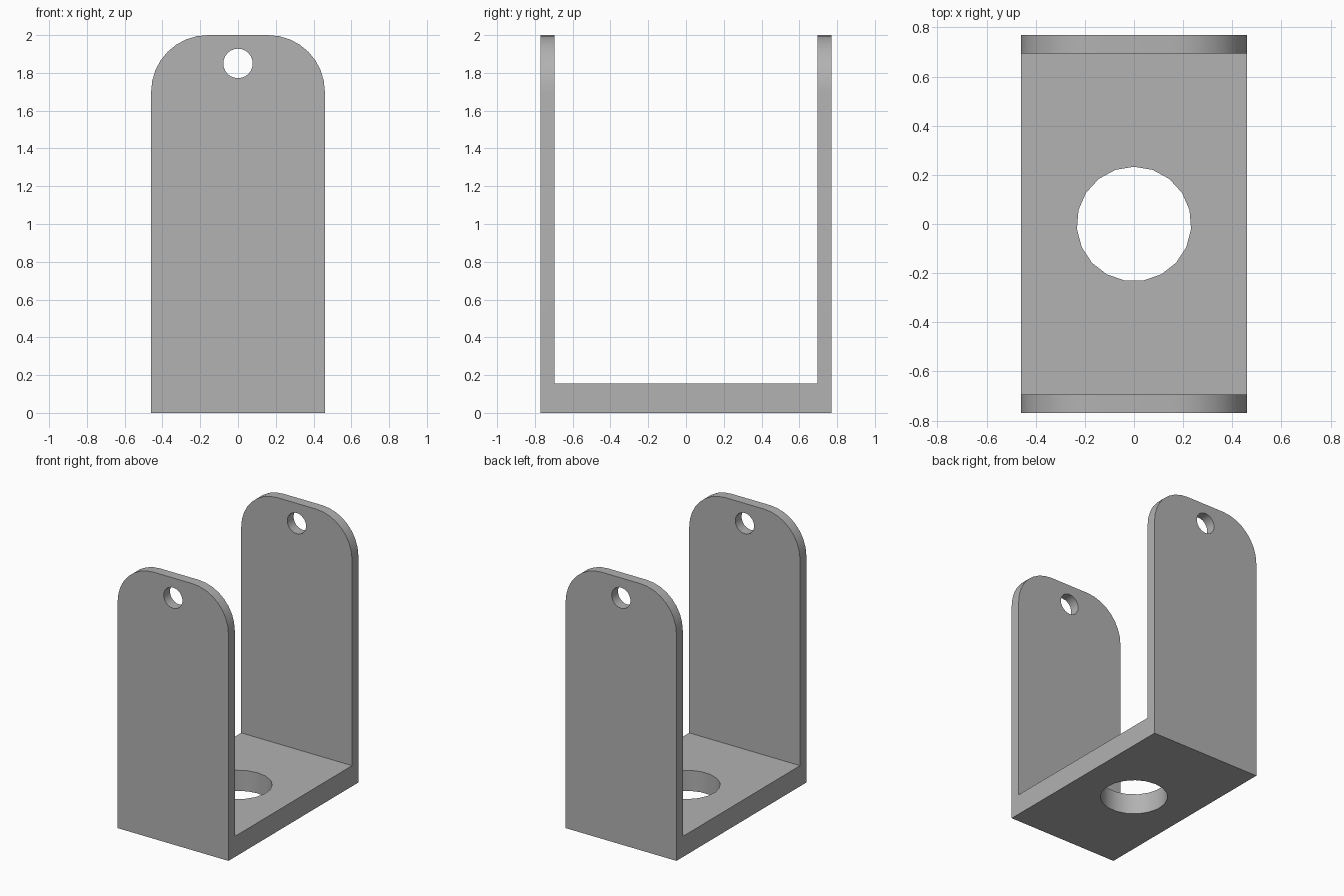
import bpy, bmesh, math
from mathutils import Matrix, Vector

if "Cube" in bpy.data.objects:
    bpy.data.objects.remove(bpy.data.objects["Cube"])

HALF_W, HALF_D, HEIGHT = 0.46, 0.77, 2.0
WALL, FLOOR, CORNER = 0.075, 0.155, 0.3

grey = bpy.data.materials.new("plain grey")
grey.use_nodes = True
colour = (0.445, 0.445, 0.445, 1)
grey.diffuse_color = colour
grey.node_tree.nodes["Principled BSDF"].inputs["Base Color"].default_value = colour


def add_object(name, bm):
    bmesh.ops.recalc_face_normals(bm, faces=bm.faces)
    mesh = bpy.data.meshes.new(name)
    bm.to_mesh(mesh)
    bm.free()
    mesh.materials.append(grey)
    obj = bpy.data.objects.new(name, mesh)
    bpy.context.collection.objects.link(obj)
    return obj


def hole_cutter(name, radius, depth, sides, matrix):
    bm = bmesh.new()
    bmesh.ops.create_cone(bm, cap_ends=True, segments=sides, radius1=radius,
                          radius2=radius, depth=depth, matrix=matrix)
    obj = add_object(name, bm)
    obj.hide_render = True
    return obj


# U-shaped bracket: side profile extruded across the width
inner = HALF_D - WALL
profile = [(-HALF_D, 0), (HALF_D, 0), (HALF_D, HEIGHT), (inner, HEIGHT),
           (inner, FLOOR), (-inner, FLOOR), (-inner, HEIGHT), (-HALF_D, HEIGHT)]
bm = bmesh.new()
face = bm.faces.new([bm.verts.new((-HALF_W, y, z)) for y, z in profile])
extruded = bmesh.ops.extrude_face_region(bm, geom=[face], use_keep_orig=True)
bmesh.ops.translate(bm, vec=Vector((2 * HALF_W, 0, 0)),
                    verts=[g for g in extruded["geom"] if isinstance(g, bmesh.types.BMVert)])

# Rounded upper corners of both walls
corners = [e for e in bm.edges
           if all(v.co.z > HEIGHT - 0.01 for v in e.verts)
           and abs(e.verts[0].co.x - e.verts[1].co.x) < 0.01]
bmesh.ops.bevel(bm, geom=corners, offset=CORNER, offset_type='OFFSET',
                segments=8, profile=0.5, affect='EDGES')
bracket = add_object("bracket", bm)

# Floor hole and the pin holes through both walls
cutters = [
    hole_cutter("floor_hole_cutter", 0.233, 1, 19, Matrix.Translation((0, 0, 0))),
    hole_cutter("pin_hole_cutter", 0.078, 2, 24,
                Matrix.Translation((0, 0, 1.85)) @ Matrix.Rotation(math.pi / 2, 4, 'X')),
]
bpy.ops.object.select_all(action='DESELECT')
bpy.context.view_layer.objects.active = bracket
bracket.select_set(True)
for cutter in cutters:
    mod = bracket.modifiers.new("hole", 'BOOLEAN')
    mod.operation, mod.solver, mod.object = 'DIFFERENCE', 'EXACT', cutter
    bpy.ops.object.modifier_apply(modifier=mod.name)
    bpy.data.objects.remove(cutter)

bpy.ops.object.shade_smooth_by_angle(angle=math.radians(30))
